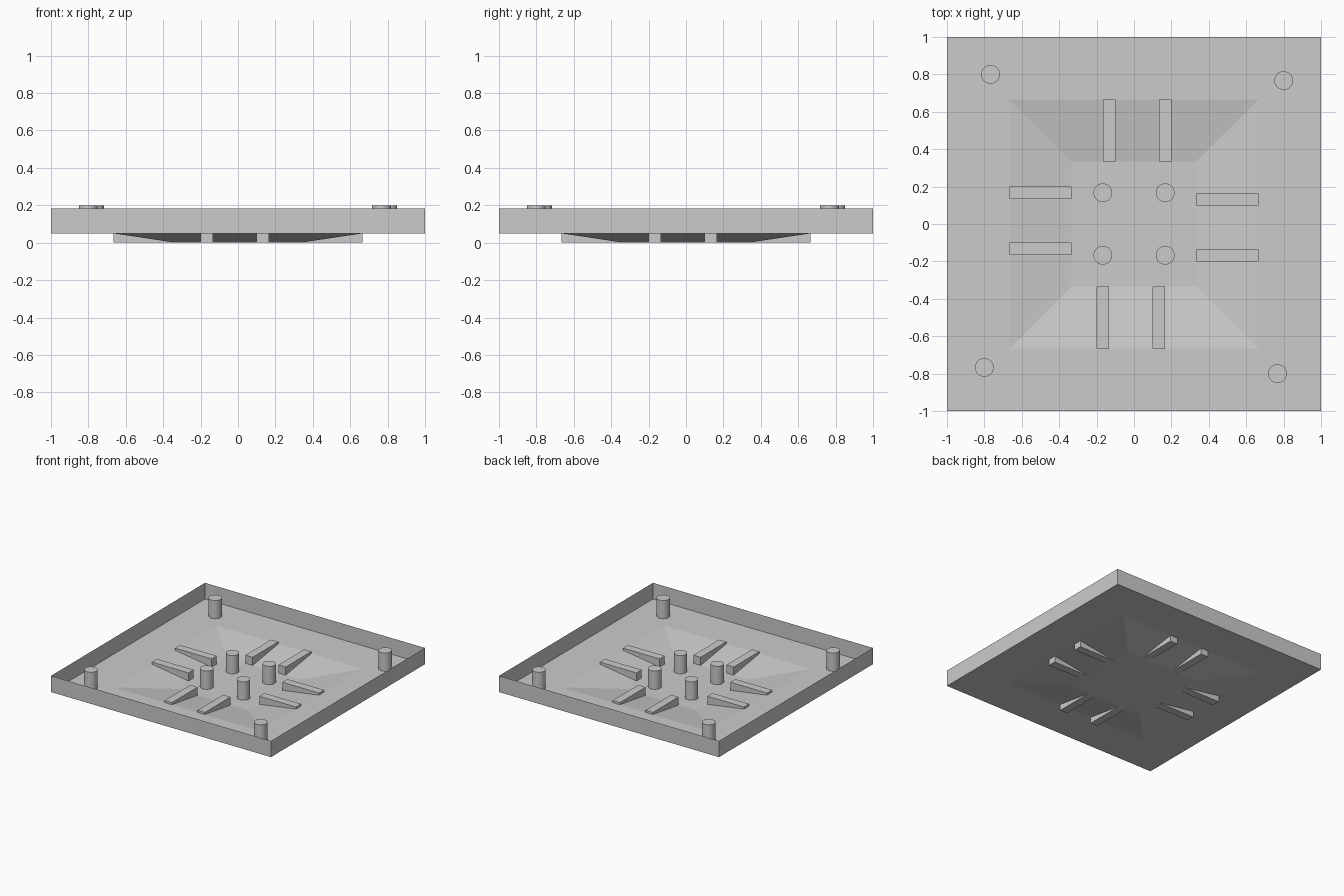
import bpy, bmesh
from math import pi
from mathutils import Matrix, Vector

if "Cube" in bpy.data.objects:
    bpy.data.objects.remove(bpy.data.objects["Cube"])

FLOOR, RIM, POST_TOP = 0.05, 0.183, 0.2


def finish(name, bm):
    mesh = bpy.data.meshes.new(name)
    bm.to_mesh(mesh)
    bm.free()
    obj = bpy.data.objects.new(name, mesh)
    bpy.context.collection.objects.link(obj)
    return obj


def quarter(i):
    return Matrix.Rotation(i * pi / 2, 4, 'Z')


# Thin tray: square rings from the rim down to the sunken centre
bm = bmesh.new()
corners = [(-1, -1), (1, -1), (1, 1), (-1, 1)]
rings = [[bm.verts.new((x * r, y * r, z)) for x, y in corners]
         for r, z in [(1, RIM), (1, FLOOR), (2 / 3, FLOOR), (1 / 3, 0)]]
for a, b in zip(rings, rings[1:]):
    for i in range(4):
        j = (i + 1) % 4
        bm.faces.new((a[i], b[i], b[j], a[j]))
bm.faces.new(rings[-1])
bmesh.ops.recalc_face_normals(bm, faces=bm.faces)
finish("tray", bm)


# Round posts, open where they meet the floor
def post(name, pos, z0, z1):
    bm = bmesh.new()
    bmesh.ops.create_cone(bm, cap_ends=True, segments=32, radius1=0.05,
                          radius2=0.05, depth=z1 - z0)
    bottom = [f for f in bm.faces if f.normal.z < -0.9]
    bmesh.ops.delete(bm, geom=bottom, context='FACES_ONLY')
    bmesh.ops.translate(bm, verts=bm.verts, vec=(pos.x, pos.y, (z0 + z1) / 2))
    for f in bm.faces:
        f.smooth = abs(f.normal.z) < 0.5
    for e in bm.edges:
        e.smooth = abs(e.verts[0].co.z - e.verts[1].co.z) > 0.01
    finish(name, bm)


# Support ribs: level bars crossing the sloped floor
def rib(name, x, rot):
    bm = bmesh.new()
    bmesh.ops.create_cube(bm, size=1)
    bmesh.ops.scale(bm, verts=bm.verts, vec=(0.066, 1 / 3, 0.067))
    bmesh.ops.translate(bm, verts=bm.verts, vec=(x, 0.5, 0.0335))
    bmesh.ops.transform(bm, matrix=rot, verts=bm.verts)
    finish(name, bm)


# Everything repeats four times around the centre
for i in range(4):
    rot = quarter(i)
    post(f"corner_post_{i}", rot @ Vector((-0.767, 0.8, 0)), FLOOR, POST_TOP)
    post(f"centre_post_{i}", rot @ Vector((-0.167, 0.167, 0)), 0, 0.15)
    rib(f"rib_left_{i}", -0.133, rot)
    rib(f"rib_right_{i}", 0.167, rot)
